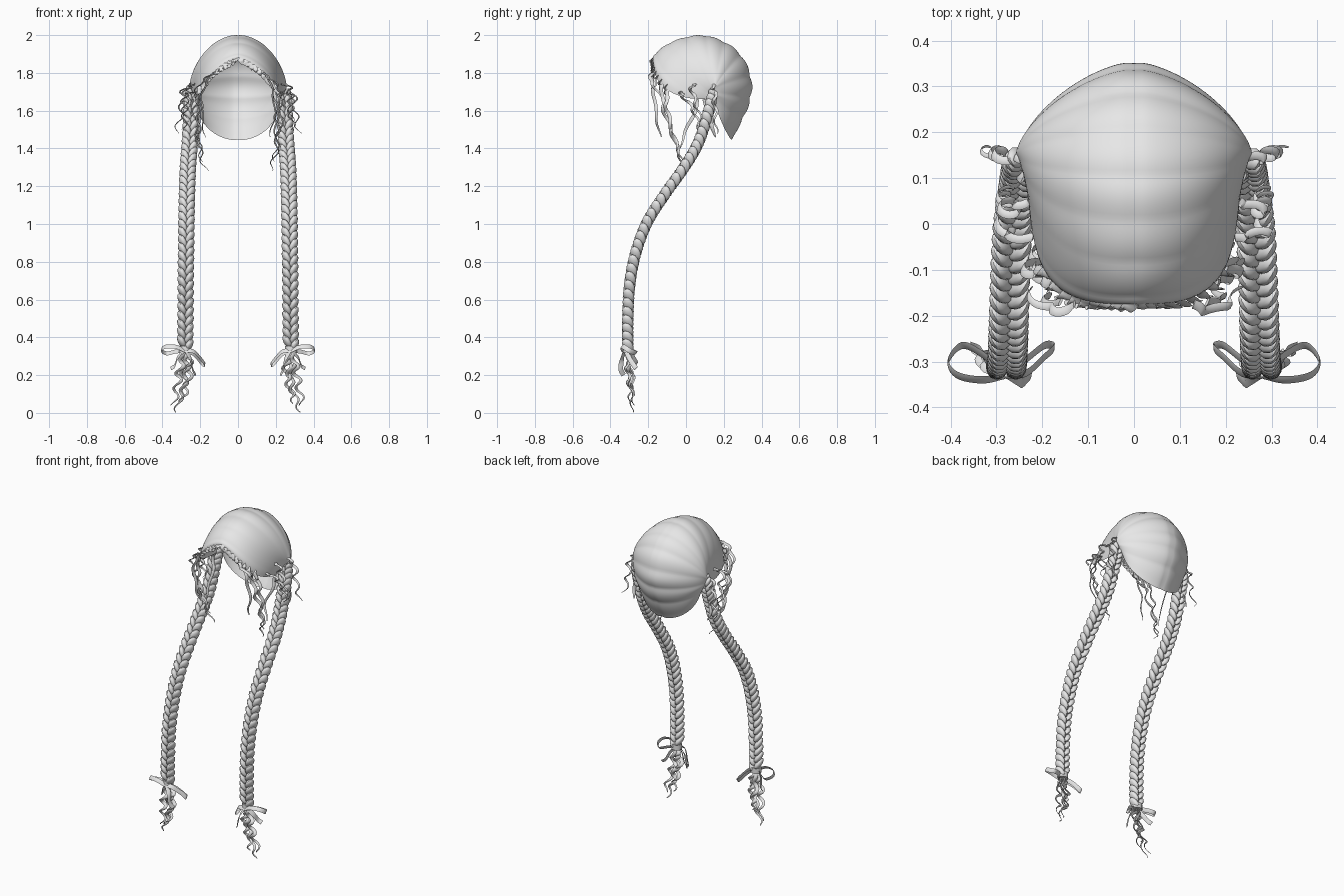
import bpy, bmesh, math, random
from mathutils import Vector, Matrix

if "Cube" in bpy.data.objects:
    bpy.data.objects.remove(bpy.data.objects["Cube"])

random.seed(4)
hair = bpy.data.materials.new("light grey hair")
hair.diffuse_color = (0.8, 0.8, 0.8, 1)
hair.use_nodes = True
hair.node_tree.nodes["Principled BSDF"].inputs["Base Color"].default_value = hair.diffuse_color


def spline(points, n):
    """Smooth path through the points, n samples per span."""
    p = [Vector(q) for q in points]
    p = [2 * p[0] - p[1]] + p + [2 * p[-1] - p[-2]]
    out = []
    for i in range(1, len(p) - 2):
        a, b, c, d = p[i - 1:i + 3]
        for k in range(n):
            t = k / n
            out.append(0.5 * (2 * b + (c - a) * t + (2 * a - 5 * b + 4 * c - d) * t * t
                              + (3 * b - a - 3 * c + d) * t ** 3))
    return out + [p[-2]]


def at(path, f):
    """Point at fraction f of a sampled path."""
    g = min(max(f, 0), 1) * (len(path) - 1)
    i = min(int(g), len(path) - 2)
    return path[i].lerp(path[i + 1], g - i)


def value(vals, f):
    """Number at fraction f of an evenly spaced list."""
    return at([Vector((v, 0, 0)) for v in vals], f).x


def finish(name, bm):
    bmesh.ops.recalc_face_normals(bm, faces=bm.faces)
    mesh = bpy.data.meshes.new(name)
    bm.to_mesh(mesh)
    bm.free()
    ob = bpy.data.objects.new(name, mesh)
    bpy.context.collection.objects.link(ob)
    mesh.materials.append(hair)
    bpy.context.view_layer.objects.active = ob
    ob.select_set(True)
    bpy.ops.object.shade_smooth_by_angle(angle=math.radians(40))
    ob.select_set(False)


def grid_object(name, rows, wrap=False, caps=False):
    bm = bmesh.new()
    vs = [[bm.verts.new(p) for p in r] for r in rows]
    n = len(rows[0])
    for a, b in zip(vs, vs[1:]):
        for j in range(n if wrap else n - 1):
            k = (j + 1) % n
            bm.faces.new((a[j], a[k], b[k], b[j]))
    if caps:
        bm.faces.new(vs[0])
        bm.faces.new(vs[-1])
    finish(name, bm)


def sweep(name, path, wide, thick, side, taper=lambda f: 1, sides=8):
    """Elliptical section along a path; the wide axis follows `side`."""
    rows = []
    for i, p in enumerate(path):
        tan = (path[min(i + 1, len(path) - 1)] - path[max(i - 1, 0)]).normalized()
        u = (Vector(side) - tan * tan.dot(Vector(side))).normalized()
        v = tan.cross(u)
        s = taper(i / (len(path) - 1))
        rows.append([p + u * (wide * s * math.cos(2 * math.pi * k / sides))
                     + v * (thick * s * math.sin(2 * math.pi * k / sides)) for k in range(sides)])
    grid_object(name, rows, True, True)


def wavy(points, amp, waves, phase=0.0, n=14):
    """Crimped lock path: a spline with growing waves."""
    base = spline(points, n)
    out = []
    for i, p in enumerate(base):
        f = i / (len(base) - 1)
        a = amp * min(1, f * 4)
        w = 2 * math.pi * waves * f + phase
        out.append(p + Vector((a * math.sin(w), a * 0.6 * math.cos(w), 0)))
    return out


# cap: hoops of hair fanning from one side knot over the head to the other
mid = spline([(-.175, 1.865, 0), (-.165, 1.90, 0), (-.10, 1.952, 0), (-.02, 1.985, 0), (.07, 2.0, 0),
              (.155, 1.985, 0), (.245, 1.94, 0), (.315, 1.86, 0), (.35, 1.75, 0), (.34, 1.65, 0),
              (.30, 1.55, 0), (.243, 1.443, 0)], 9)
knot = spline([(.12, 1.66, 0), (.14, 1.70, 0), (.15, 1.72, 0), (.15, 1.71, 0), (.155, 1.64, 0)], 20)
rows = []
for i, m in enumerate(mid):
    f = i / (len(mid) - 1)
    k = at(knot, f)
    ny = value((3.4, 2.4, 1.9, 1.6, 1.55, 1.6), f)
    nz = value((1.3, 1.85, 1.9, 1.8, 1.9, 2.0), f)
    half = value((.226, .236, .25, .258, .258, .25, .215), f)
    lump = 0.012 + 0.07 * max(0, f - 0.3)
    row = []
    for j in range(49):
        u = math.sin(math.radians(-90 + 180 * j / 48))
        fy = max(0, 1 - abs(u) ** ny) ** (1 / ny)
        fz = max(0, 1 - abs(u) ** nz) ** (1 / nz)
        s = 1 + lump * (abs(math.sin(math.pi * 10 * f)) - 0.6) * (1 - f ** 12)
        s -= 0.025 * f * math.exp(-(u / 0.06) ** 2)
        row.append((half * u, k.x + (m.x - k.x) * fy * s, k.y + (m.y - k.y) * fz * s))
    rows.append(row)
grid_object("hair_cap", rows)

braid_line = [(.242, .145, 1.70), (.248, .115, 1.58), (.255, .065, 1.43), (.265, -.01, 1.30), (.27, -.11, 1.16),
              (.273, -.205, 1.01), (.275, -.265, .85), (.277, -.298, .68), (.278, -.308, .5), (.28, -.308, .335)]

# loose wisps round the face: points, wave size, wave count, half width
wisps = [
    ([(.16, -.17, 1.77), (.19, -.17, 1.68), (.19, -.155, 1.56), (.17, -.135, 1.46)], .008, 2, .010),
    ([(.18, -.13, 1.74), (.20, -.12, 1.62), (.21, -.08, 1.50), (.20, -.04, 1.38), (.17, -.01, 1.28)], .014, 4, .010),
    ([(.20, -.10, 1.71), (.23, -.10, 1.60), (.21, -.06, 1.45), (.19, -.02, 1.33)], .013, 3.5, .010),
    ([(.22, .06, 1.66), (.21, .04, 1.57), (.20, -.01, 1.48), (.22, -.03, 1.40)], .008, 1.5, .010),
    ([(.22, -.03, 1.70), (.28, -.02, 1.68), (.28, .04, 1.60), (.29, .07, 1.50)], .017, 3.5, .009),
    ([(.23, .05, 1.74), (.27, .03, 1.72), (.28, .05, 1.64), (.28, .08, 1.54)], .018, 3, .009),
    ([(.24, .14, 1.75), (.29, .15, 1.70), (.30, .155, 1.60), (.325, .16, 1.48)], .017, 3.5, .009),
    ([(.24, .10, 1.66), (.26, .12, 1.58), (.27, .14, 1.51), (.26, .155, 1.46)], .003, 1, .014),
    ([(.13, -.175, 1.80), (.17, -.19, 1.77), (.21, -.17, 1.73), (.23, -.14, 1.68)], .010, 2, .010),
]

# crimped tails under the bows: points, wave size, wave count
tails = [
    ([(.28, -.305, .33), (.27, -.30, .24), (.29, -.29, .13), (.33, -.285, .003)], .014, 4),
    ([(.285, -.31, .33), (.305, -.31, .24), (.32, -.30, .15), (.34, -.27, .04)], .017, 3.5),
    ([(.275, -.30, .33), (.255, -.30, .25), (.27, -.29, .15), (.30, -.30, .05)], .017, 3.5),
    ([(.28, -.30, .33), (.29, -.29, .24), (.28, -.28, .16), (.29, -.28, .09)], .014, 2.5),
]

# bow pieces: two loops and two loose ends
bows = [
    ("bow_outer_loop", [(.28, -.33, .33), (.33, -.34, .35), (.385, -.33, .35), (.405, -.30, .33),
                        (.375, -.265, .315), (.33, -.285, .325), (.285, -.325, .33)]),
    ("bow_inner_loop", [(.28, -.33, .33), (.235, -.325, .325), (.195, -.29, .285), (.175, -.27, .255),
                        (.195, -.265, .265), (.235, -.295, .31), (.28, -.325, .33)]),
    ("bow_end", [(.285, -.32, .33), (.32, -.30, .29), (.335, -.275, .25), (.355, -.265, .235)]),
    ("bow_end", [(.275, -.325, .33), (.25, -.34, .28), (.24, -.345, .23), (.225, -.33, .20)]),
]

for s, tag in ((1, "right"), (-1, "left")):
    def flip(pts):
        return [(s * x, y, z) for x, y, z in pts]

    # braid: two columns of overlapping slanted lobes meeting in a V seam
    line = spline(flip(braid_line), 12)
    bm = bmesh.new()
    count = 35
    for i in range(count):
        for e in (1, -1):
            f = (i + (.5 if e > 0 else 0)) / count
            p = at(line, f)
            down = (at(line, f + .01) - at(line, f - .01)).normalized()
            out = Vector((e, 0, 0))
            out = (out - down * out.dot(down)).normalized()
            front = Vector((1, 0, 0)).cross(down).normalized()
            front *= -1 if front.y > 0 else 1
            size = min(1, .8 + f * 4)
            long_axis = (down * .78 - out * .5).normalized()
            deep = (front - down * .45).normalized()
            thin = long_axis.cross(deep).normalized()
            cols = [long_axis * .038 * size, deep * .034 * size, thin * .018 * size]
            m = Matrix(cols).transposed().to_4x4()
            m.translation = p + out * .019 * size
            bmesh.ops.create_uvsphere(bm, u_segments=12, v_segments=8, radius=1, matrix=m)
    finish(f"{tag}_braid", bm)

    # band closing the braid
    sweep(f"{tag}_braid_band", spline(flip([(.28, -.306, .355), (.28, -.306, .34), (.28, -.306, .32)]), 3),
          .032, .028, (1, 0, 0), sides=12)
    for name, pts in bows:
        sweep(f"{tag}_{name}", spline(flip(pts), 6), .013, .0018, (0, .6, .8), sides=6)
    for i, (pts, amp, n) in enumerate(tails):
        sweep(f"{tag}_tail_curl", wavy(flip(pts), amp, n, i * 1.3), .011, .004, (1, .6, 0),
              lambda f: 1.05 - .8 * f ** 3, 6)
    for i, (pts, amp, n, w) in enumerate(wisps):
        sweep(f"{tag}_wisp", wavy(flip(pts), amp, n, i * 1.7), w, .003, (.5, 1, 0),
              lambda f: 1.05 - .8 * f ** 3, 6)

    # short fringe locks along the front hairline
    for i in range(9):
        u = .06 + .1 * i
        x = .226 * u
        y = .12 - .295 * (1 - u ** 3.4) ** (1 / 3.4)
        z = 1.66 + .205 * (1 - u ** 1.3) ** (1 / 1.3)
        d = random.uniform(.015, .035)
        pts = [(x - .012, y + .006, z + .02), (x + .003, y - .006, z + .005),
               (x + .014, y - .008, z - d * .5), (x + .018, y - .004, z - d)]
        sweep(f"{tag}_fringe_lock", wavy(flip(pts), .003, 1.5, i, 5), .015, .003, (1, 0, .4),
              lambda f: 1.05 - .8 * f ** 2, 6)
